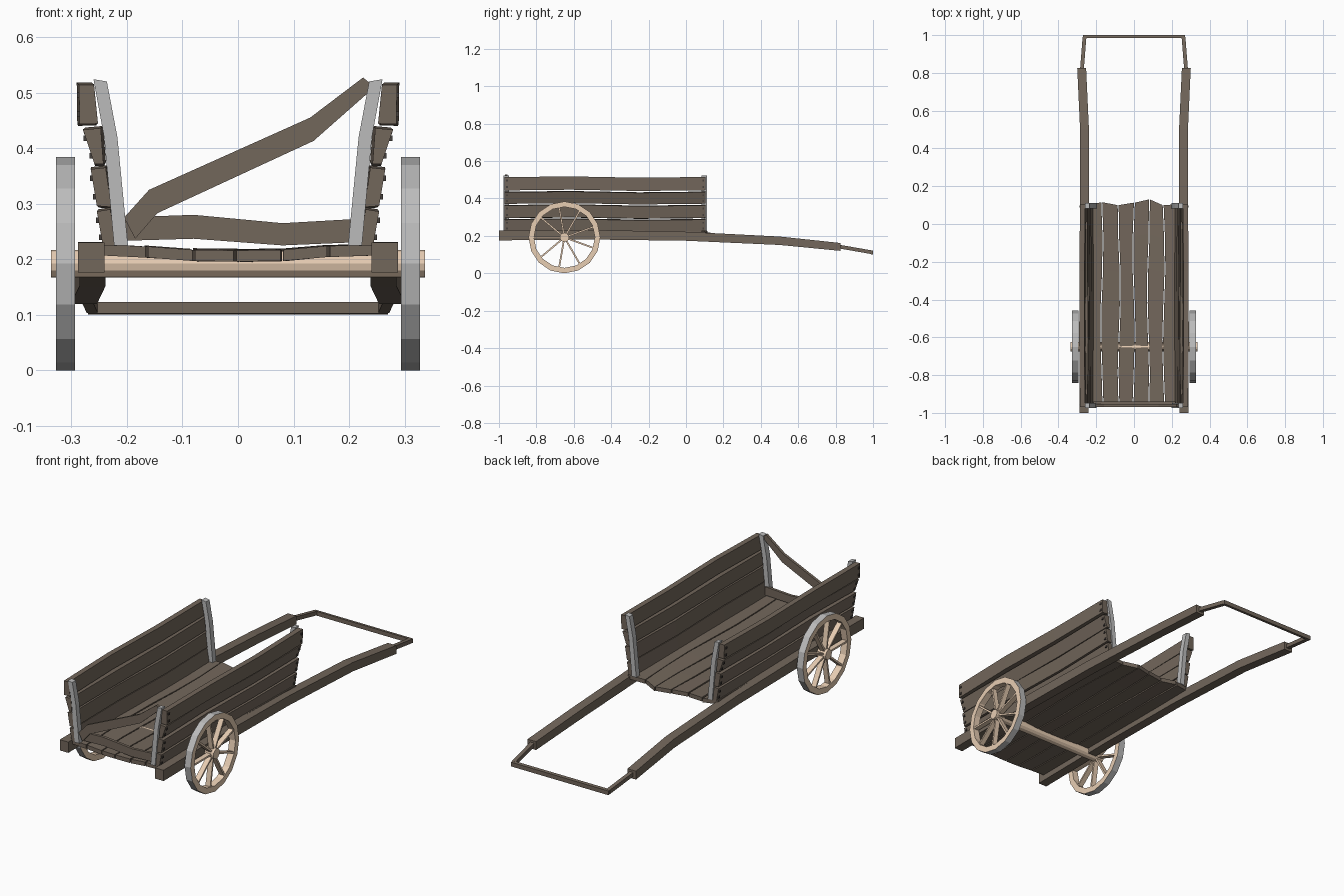
import bpy, bmesh, math, random
from mathutils import Vector

if "Cube" in bpy.data.objects:
    bpy.data.objects.remove(bpy.data.objects["Cube"])

random.seed(4)


def material(name, rgb):
    m = bpy.data.materials.new(name)
    m.diffuse_color = (*rgb, 1)
    m.use_nodes = True
    m.node_tree.nodes["Principled BSDF"].inputs["Base Color"].default_value = m.diffuse_color
    return m


WOOD = material("dark_wood", (0.17, 0.135, 0.105))
PALE = material("pale_wood", (0.80, 0.61, 0.45))
GREY = material("grey", (0.5, 0.5, 0.5))
IRON = material("nail_dark", (0.06, 0.05, 0.045))


def loft(bm, rings, closed=False):
    """Skin a list of equal-sized point rings, capping the ends unless closed."""
    vs = [[bm.verts.new(p) for p in r] for r in rings]
    n = len(vs[0])
    pairs = list(zip(vs, vs[1:])) + ([(vs[-1], vs[0])] if closed else [])
    for a, b in pairs:
        for i in range(n):
            j = (i + 1) % n
            bm.faces.new((a[i], a[j], b[j], b[i]))
    if not closed:
        bm.faces.new(vs[0])
        bm.faces.new(vs[-1])


def finish(bm, name, *mats):
    bmesh.ops.recalc_face_normals(bm, faces=bm.faces)
    me = bpy.data.meshes.new(name)
    bm.to_mesh(me)
    bm.free()
    for m in mats:
        me.materials.append(m)
    ob = bpy.data.objects.new(name, me)
    bpy.context.collection.objects.link(ob)
    return ob


def solid(name, rings, mat):
    bm = bmesh.new()
    loft(bm, rings)
    return finish(bm, name, mat)


def rect_y(x, y, z, w, h):
    """Rectangle across the y axis."""
    return [(x - w/2, y, z - h/2), (x + w/2, y, z - h/2),
            (x + w/2, y, z + h/2), (x - w/2, y, z + h/2)]


def plate(name, outline, y0, y1, mat):
    """Front-view (x, z) outline extruded along y."""
    return solid(name, [[(x, y, z) for x, z in outline] for y in (y0, y1)], mat)


# long shafts and the pulling handle
SHAFT = [(0.264, -1.0, 0.203), (0.264, -0.5, 0.206), (0.262, 0.0, 0.198),
         (0.262, 0.5, 0.174), (0.277, 0.825, 0.141)]
for s, side in ((-1, "left"), (1, "right")):
    solid(f"shaft_{side}", [rect_y(s*x, y, z, 0.047, 0.054 - 0.003*i)
                            for i, (x, y, z) in enumerate(SHAFT)], WOOD)
    solid(f"handle_arm_{side}", [rect_y(s*0.277, 0.80, 0.146, 0.02, 0.02),
                                 rect_y(s*0.262, 0.99, 0.113, 0.02, 0.02)], WOOD)
solid("handle_bar", [rect_y(0, 0.984, 0.113, 0.54, 0.021),
                     rect_y(0, 1.0, 0.111, 0.54, 0.021)], WOOD)

# floor planks with uneven edges and ends
edges = [-0.25, -0.170, -0.078, 0.0, 0.076, 0.158, 0.25]
front_z = [0.218, 0.214, 0.208, 0.207, 0.208, 0.215, 0.218]
back_y = [0.10, 0.115, 0.10, 0.113, 0.13, 0.10, 0.105]
for i in range(6):
    rings = []
    for k in range(7):
        t = k / 6
        wave = [0.006*math.sin(5*t*math.pi/2 + e*1.7) * (0 < e < 6) for e in (i, i + 1)]
        pts = []
        for e, g, w in ((i, 0.0025, wave[0]), (i + 1, -0.0025, wave[1])):
            y = -0.965 + t*(back_y[e] + 0.965)
            z = front_z[e] + 0.003*math.sin(6*t + i)*t
            pts.append((edges[e] + g + w, y, z))
        (xa, ya, za), (xb, yb, zb) = pts
        rings.append([(xa, ya, za - .011), (xb, yb, zb - .011),
                      (xb, yb, zb + .009), (xa, ya, za + .009)])
    solid(f"floor_plank_{i + 1}", rings, WOOD)

# side boards leaning outward: four (x, z) corners each
BOARDS = [
    [(0.243, 0.224), (0.218, 0.224), (0.230, 0.290), (0.254, 0.286)],
    [(0.254, 0.296), (0.228, 0.294), (0.238, 0.365), (0.265, 0.362)],
    [(0.258, 0.371), (0.242, 0.371), (0.247, 0.436), (0.279, 0.433)],
    [(0.285, 0.443), (0.252, 0.444), (0.259, 0.514), (0.286, 0.514)],
]
STATIONS = (-0.97, -0.62, -0.25, 0.105)
nails = bmesh.new()
for b, prof in enumerate(BOARDS):
    wob = [(0, 0), (random.uniform(-.005, .005), 0.004),
           (random.uniform(-.005, .005), -0.003), (0, 0.001)]
    for s, side in ((-1, "left"), (1, "right")):
        solid(f"side_board_{side}_{b + 1}",
              [[(s*(x + dx), y, z + dz) for x, z in prof]
               for y, (dx, dz) in zip(STATIONS, wob)], WOOD)
        # nail heads near both ends
        lo, hi = Vector(prof[0]), Vector(prof[3])
        for y in (-0.957, 0.092):
            for t in (0.25, 0.75):
                p = lo.lerp(hi, t)
                loft(nails, [rect_y(s*p.x, yy, p.y, 0.008, 0.010)
                             for yy in (y - .005, y + .005)])
finish(nails, "nails", IRON)

# bent corner posts inside the boards
POST = [(0.198, 0.225), (0.217, 0.42), (0.236, 0.520),
        (0.260, 0.524), (0.241, 0.42), (0.223, 0.225)]
for s, side in ((-1, "left"), (1, "right")):
    for end, y in (("front", -0.975), ("back", 0.083)):
        plate(f"post_{end}_{side}", [(s*x, z) for x, z in POST], y, y + 0.028, GREY)

# broken front boards: crooked diagonal and wavy rail
plate("front_diagonal", [(-0.205, 0.275), (-0.160, 0.325), (0.130, 0.455), (0.225, 0.527),
                         (0.246, 0.510), (0.136, 0.413), (-0.145, 0.283), (-0.185, 0.237)],
      -0.968, -0.954, WOOD)
plate("front_rail", [(-0.215, 0.275), (-0.08, 0.280), (0.08, 0.265), (0.22, 0.273),
                     (0.22, 0.231), (0.08, 0.225), (-0.08, 0.237), (-0.215, 0.233)],
      -0.954, -0.940, WOOD)

# axle through both wheels
CY, CZ = -0.65, 0.192


def polar(x, r, a):
    return (x, CY + r*math.cos(a), CZ + r*math.sin(a))


solid("axle", [[polar(x, 0.025, math.tau*i/12) for i in range(12)]
               for x in (-0.336, 0.336)], PALE)

# wheels: faceted rim with grey tread, nine flat spokes
N, R, RI = 16, 0.192, 0.163
for s, side in ((-1, "left"), (1, "right")):
    bm = bmesh.new()
    loft(bm, [[polar(s*x, r, math.tau*(i + 0.0)/N - math.pi/2)
               for x, r in ((0.293, R), (0.327, R), (0.327, RI), (0.293, RI))]
              for i in range(N)], closed=True)
    for f in bm.faces:
        c = f.calc_center_median()
        on_outside = all(math.hypot(v.co.y - CY, v.co.z - CZ) > R - 0.005 for v in f.verts)
        f.material_index = 1 if on_outside else 0
    finish(bm, f"wheel_rim_{side}", PALE, GREY)
    bm = bmesh.new()
    for k in range(9):
        a = math.radians(100 + 40*k)
        d, n = Vector((0, math.cos(a), math.sin(a))), Vector((0, -math.sin(a), math.cos(a)))
        c = Vector((s*0.31, CY, CZ))
        loft(bm, [[c + d*r + n*u*0.0045 + Vector((v*0.013, 0, 0))
                   for u, v in ((-1, -1), (1, -1), (1, 1), (-1, 1))]
                  for r in (0.015, RI + 0.006)])
    finish(bm, f"wheel_spokes_{side}", PALE)
